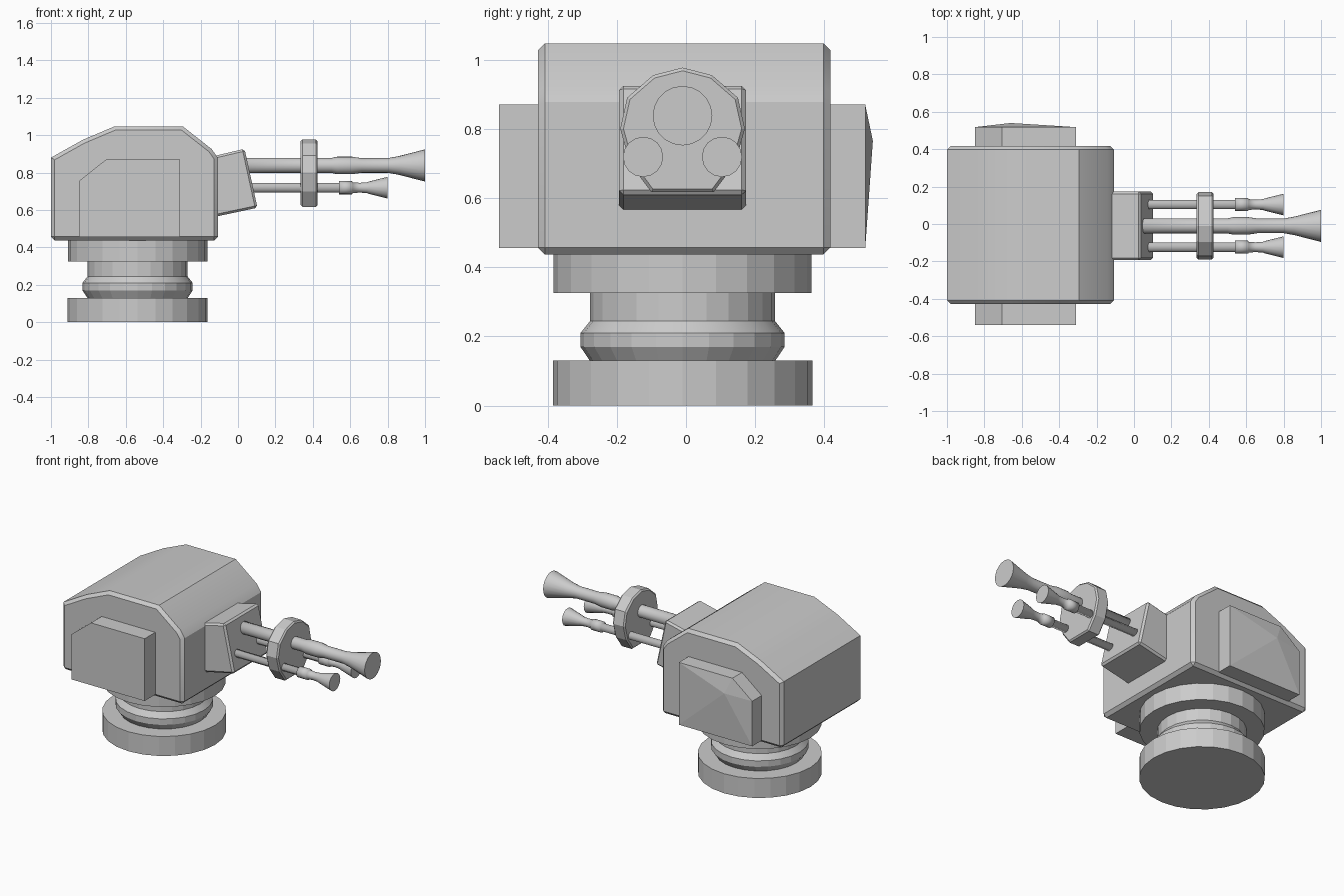
import bpy, bmesh, math
from mathutils import Vector

if "Cube" in bpy.data.objects:
    bpy.data.objects.remove(bpy.data.objects["Cube"])

CY = -0.01   # symmetry plane of pedestal and guns
CX = -0.537  # pedestal axis

grey = bpy.data.materials.new("grey metal")
grey.diffuse_color = (0.6, 0.6, 0.6, 1)
grey.use_nodes = True
grey.node_tree.nodes["Principled BSDF"].inputs["Base Color"].default_value = grey.diffuse_color


def finish(bm, name, bevel=0.0, min_angle=65, smooth=None):
    """Bevel sharp edges, then turn the bmesh into an object."""
    bmesh.ops.recalc_face_normals(bm, faces=bm.faces[:])
    if bevel:
        edges = [e for e in bm.edges if e.calc_face_angle(0) > math.radians(min_angle)]
        bmesh.ops.bevel(bm, geom=edges, offset=bevel, segments=1, affect='EDGES')
        bmesh.ops.recalc_face_normals(bm, faces=bm.faces[:])
    me = bpy.data.meshes.new(name)
    if smooth:
        for f in bm.faces:
            f.smooth = True
    bm.to_mesh(me)
    bm.free()
    if smooth:
        me.set_sharp_from_angle(angle=math.radians(smooth))
    me.materials.append(grey)
    ob = bpy.data.objects.new(name, me)
    bpy.context.collection.objects.link(ob)
    return ob


def prism(pts, direction):
    """Extrude a closed polygon of 3D points along a vector."""
    bm = bmesh.new()
    face = bm.faces.new([bm.verts.new(p) for p in pts])
    ext = bmesh.ops.extrude_face_region(bm, geom=[face])
    bmesh.ops.translate(bm, vec=direction,
                        verts=[v for v in ext["geom"] if isinstance(v, bmesh.types.BMVert)])
    return bm


def lathe(name, profile, origin, axis, sides, smooth):
    """Revolve (distance, radius) pairs around the x or z axis."""
    bm = bmesh.new()
    rings = []
    for d, r in profile:
        ring = []
        for i in range(sides):
            a = 2 * math.pi * i / sides
            c, s = r * math.cos(a), r * math.sin(a)
            p = Vector((c, s, d)) if axis == 'z' else Vector((d, c, s))
            ring.append(bm.verts.new(p + Vector(origin)))
        rings.append(ring)
    for lo, hi in zip(rings, rings[1:]):
        for i in range(sides):
            j = (i + 1) % sides
            bm.faces.new((lo[i], lo[j], hi[j], hi[i]))
    bm.faces.new(rings[0])
    bm.faces.new(rings[-1])
    return finish(bm, name, smooth=smooth)


# Pedestal: foot, collar, neck and turntable
lathe("pedestal", [(0, 0.375), (0.13, 0.375), (0.13, 0.268), (0.17, 0.295), (0.21, 0.295),
                   (0.245, 0.267), (0.325, 0.267), (0.325, 0.373), (0.445, 0.373)],
      (CX, CY, 0), 'z', 24, 12)

# Turret body with a faceted roof
body = [(-1, 0.437), (-1, 0.88), (-0.83, 0.975), (-0.66, 1.047), (-0.295, 1.047),
        (-0.14, 0.925), (-0.107, 0.877), (-0.107, 0.437)]
finish(prism([(x, -0.428, z) for x, z in body], (0, 0.845, 0)),
       "turret_body", bevel=0.02, smooth=28)

# Side panels; the rear one bulges slightly
panel = [(-0.85, 0.455), (-0.85, 0.755), (-0.705, 0.87), (-0.31, 0.87), (-0.31, 0.455)]
finish(prism([(x, -0.54, z) for x, z in panel], (0, 0.14, 0)), "front_side_panel")
bm = prism([(x, 0.39, z) for x, z in panel], (0, 0.128, 0))
outer = max(bm.faces, key=lambda f: f.calc_center_median().y)
tip = bmesh.ops.poke(bm, faces=[outer])["verts"][0]
tip.co = (-0.66, 0.54, 0.765)
finish(bm, "back_side_panel")

# Slanted gun mount
mount = [(-0.13, 0.888), (0.035, 0.927), (0.104, 0.612), (-0.13, 0.562)]
finish(prism([(x, -0.193, z) for x, z in mount], (0, 0.366, 0)), "gun_mount", bevel=0.012)

# Barrel brace plate
half = [(0.085, 0.955), (0.16, 0.89), (0.18, 0.80), (0.152, 0.70), (0.09, 0.617)]
outline = [(0, 0.977)] + half + [(-y, z) for y, z in reversed(half)]
finish(prism([(0.335, CY + y, z) for y, z in outline], (0.09, 0, 0)), "barrel_brace", bevel=0.009)

# Main barrel with swelling and flared muzzle
lathe("main_barrel", [(0.0, 0.04), (0.50, 0.04), (0.53, 0.047), (0.61, 0.047), (0.66, 0.039),
                      (0.80, 0.039), (0.85, 0.048), (0.86, 0.05), (1.0, 0.086)],
      (0, CY, 0.838), 'x', 20, 100)

# Two small barrels
for side, tag in ((-1, "front"), (1, "back")):
    lathe(tag + "_small_barrel",
          [(0.03, 0.025), (0.54, 0.025), (0.541, 0.035), (0.61, 0.035), (0.612, 0.029),
           (0.65, 0.026), (0.69, 0.029), (0.70, 0.033), (0.80, 0.058)],
          (0, CY + side * 0.114, 0.719), 'x', 16, 100)
